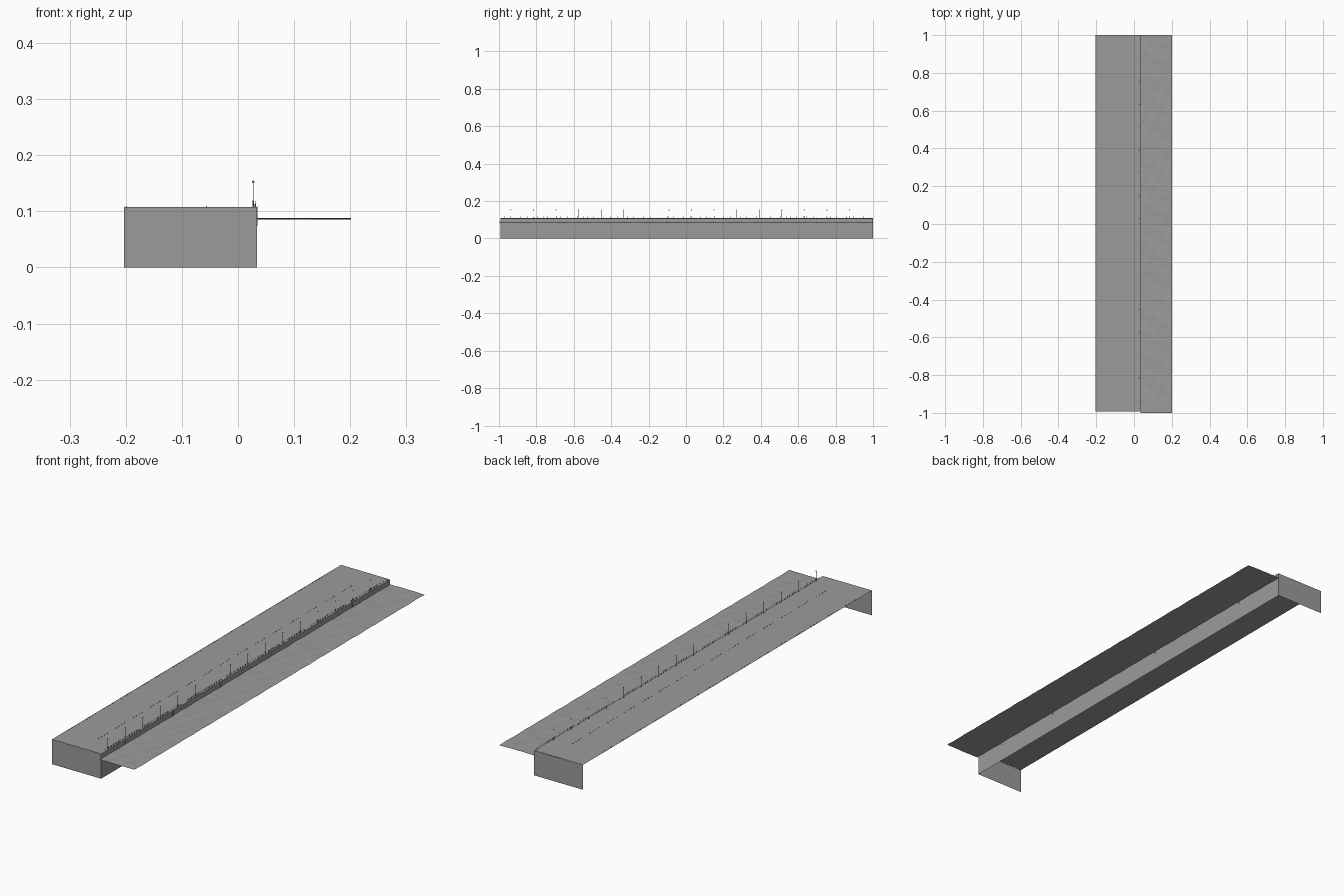
import bpy, bmesh, math
from mathutils import Matrix, Vector

cube = bpy.data.objects.get("Cube")
if cube:
    bpy.data.objects.remove(cube, do_unlink=True)

# One plain grey for everything
grey = bpy.data.materials.new("plain grey")
grey.use_nodes = True
colour = (0.33, 0.33, 0.33, 1)
grey.diffuse_color = colour
grey.node_tree.nodes["Principled BSDF"].inputs["Base Color"].default_value = colour

LEFT, EDGE, OUTER = -0.203, 0.034, 0.201
FRONT, BACK = -0.992, 1.0
DECK, WATER = 0.108, 0.0868


def finish(name, bm, smooth=False):
    mesh = bpy.data.meshes.new(name)
    bm.to_mesh(mesh)
    bm.free()
    mesh.materials.append(grey)
    for face in mesh.polygons:
        face.use_smooth = smooth
    obj = bpy.data.objects.new(name, mesh)
    bpy.context.collection.objects.link(obj)
    return obj


def box(bm, centre, size):
    matrix = Matrix.Translation(centre) @ Matrix.Diagonal((*size, 1))
    bmesh.ops.create_cube(bm, size=1, matrix=matrix)


def post(bm, x, y, low, high, radius, top=None, sides=8):
    bmesh.ops.create_cone(bm, cap_ends=True, segments=sides, radius1=radius,
                          radius2=radius if top is None else top, depth=high - low,
                          matrix=Matrix.Translation((x, y, (low + high) / 2)))


def sheet(bm, corners):
    return bm.faces.new([bm.verts.new(c) for c in corners])


# Deck with a shallow walkway channel beside the edge
bm = bmesh.new()
profile = [(LEFT, DECK + 0.0005), (-0.055, DECK + 0.0005), (0.0, DECK),
           (0.002, DECK - 0.001), (0.028, DECK), (EDGE, DECK)]
for (x1, z1), (x2, z2) in zip(profile, profile[1:]):
    sheet(bm, [(x1, FRONT, z1), (x2, FRONT, z2), (x2, BACK, z2), (x1, BACK, z1)])
bmesh.ops.remove_doubles(bm, verts=bm.verts, dist=1e-5)
finish("quay_deck", bm)

# Waterside wall and the two end walls; landward side and bottom stay open
bm = bmesh.new()
sheet(bm, [(EDGE, FRONT, 0), (EDGE, BACK, 0), (EDGE, BACK, DECK), (EDGE, FRONT, DECK)])
finish("quay_wall", bm)
bm = bmesh.new()
sheet(bm, [(LEFT, FRONT, 0), (EDGE, FRONT, 0), (EDGE, FRONT, DECK), (LEFT, FRONT, DECK)])
sheet(bm, [(EDGE, BACK, 0), (LEFT, BACK, 0), (LEFT, BACK, DECK), (EDGE, BACK, DECK)])
finish("end_walls", bm)

# Gently rippled water sheet
bm = bmesh.new()
bmesh.ops.create_grid(bm, x_segments=24, y_segments=220, size=1)
for v in bm.verts:
    x = EDGE + (v.co.x + 1) / 2 * (OUTER - EDGE)
    y = v.co.y
    ripple = math.sin(55 * y + 30 * x) + 0.6 * math.sin(95 * x - 38 * y) + 0.4 * math.sin(140 * y)
    v.co = Vector((x, y, WATER + 0.0006 * ripple))
finish("water", bm, True)

# Street lamps along the edge, with one left out
lamps = bmesh.new()
heads = bmesh.new()
for i in range(16):
    if i == 6:
        continue
    y = -0.936 + 0.1207 * i
    post(lamps, 0.027, y, DECK, 0.12, 0.0016, 0.001)
    post(lamps, 0.027, y, 0.12, 0.151, 0.0007)
    bmesh.ops.create_uvsphere(heads, u_segments=10, v_segments=8, radius=0.0024,
                              matrix=Matrix.Translation((0.027, y, 0.1528)))
finish("lamp_posts", lamps)
finish("lamp_heads", heads, True)

# Low railing in runs, with open gaps where boats moor
rail = bmesh.new()
bollards = bmesh.new()
runs = 7
length = (BACK - FRONT) / runs
for r in range(runs):
    start = FRONT + r * length + 0.02
    span = length - 0.055
    for k in range(14):
        post(rail, 0.0315, start + span * k / 13, DECK, 0.1185, 0.0006, sides=6)
    box(rail, (0.0315, start + span / 2, 0.1145), (0.0005, span, 0.0005))
    y = start + span + 0.017
    post(bollards, 0.0305, y, DECK, 0.112, 0.0014)
    post(bollards, 0.0305, y, 0.112, 0.1132, 0.002)
finish("edge_railing", rail)
finish("mooring_bollards", bollards)

# Ladders down the wall into the water
bm = bmesh.new()
for y in (-0.83, -0.5, -0.17, 0.18, 0.46, 0.74):
    for side in (-1, 1):
        box(bm, (0.0355, y + side * 0.003, 0.092), (0.0008, 0.0008, 0.036))
    for k in range(8):
        box(bm, (0.0355, y, 0.077 + 0.0042 * k), (0.0006, 0.006, 0.0006))
finish("wall_ladders", bm)

# Rows of small kerb stones on the road
bm = bmesh.new()
for x in (-0.056, -0.199):
    for k in range(90):
        if k % 6 < 4:
            box(bm, (x, -0.88 + 0.02 * k, DECK + 0.001), (0.002, 0.006, 0.0018))
finish("kerb_stones", bm)
